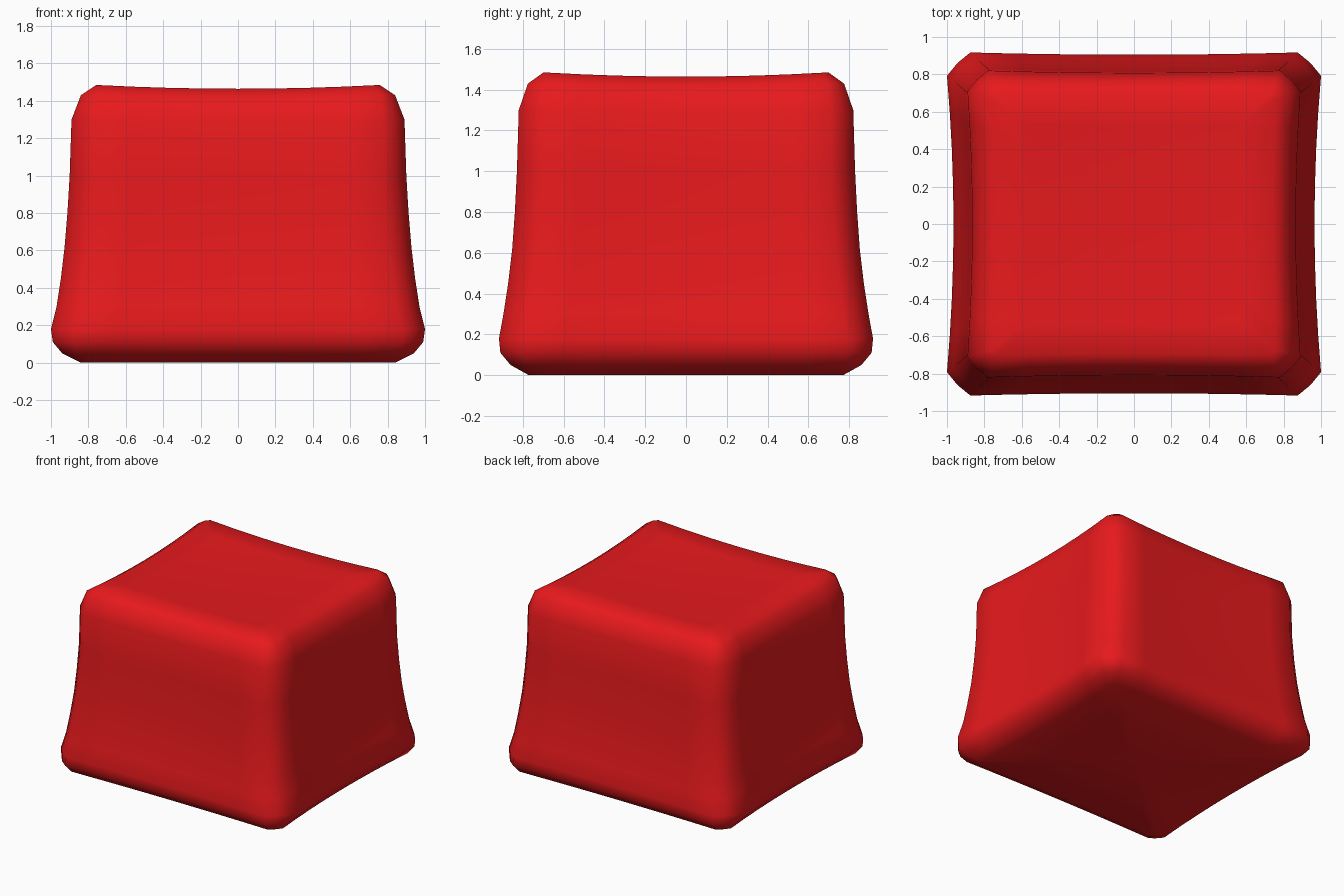
import bpy, bmesh

SEG = 8  # divisions along each side of a ring

# z, half width x, half width y, corner cut, bow of x sides, bow of y sides, dip of side middles
PROFILE = [
    (0.00, 0.84, 0.77, 0.05, 0.030, 0.010, 0.0),
    (0.05, 0.94, 0.86, 0.08, 0.033, 0.011, 0.0),
    (0.11, 0.99, 0.91, 0.11, 0.035, 0.012, 0.0),
    (0.18, 1.00, 0.917, 0.125, 0.035, 0.012, 0.0),
    (0.30, 0.97, 0.895, 0.125, 0.033, 0.012, 0.0),
    (0.45, 0.947, 0.872, 0.12, 0.03, 0.012, 0.0),
    (0.62, 0.927, 0.852, 0.12, 0.03, 0.013, 0.0),
    (0.80, 0.912, 0.839, 0.12, 0.028, 0.013, 0.0),
    (1.00, 0.90, 0.829, 0.12, 0.025, 0.013, 0.0),
    (1.30, 0.89, 0.82, 0.11, 0.025, 0.012, 0.01),
    (1.43, 0.84, 0.775, 0.08, 0.022, 0.010, 0.018),
    (1.485, 0.76, 0.70, 0.03, 0.018, 0.008, 0.02),
    (1.485, 0.58, 0.535, 0.02, 0.01, 0.005, 0.02),
    (1.485, 0.38, 0.35, 0.015, 0.005, 0.003, 0.02),
    (1.485, 0.18, 0.165, 0.01, 0.0, 0.0, 0.02),
]


def ring(z, hx, hy, cut, bow_x, bow_y, dip):
    """Rectangle with cut corners and sides that bow inwards."""
    side_x, side_y = [], []
    for i in range(SEG + 1):
        t = 2 * i / SEG - 1
        side_x.append((hx - bow_x * (1 - t * t), t * (hy - cut)))
        side_y.append((-t * (hx - cut), hy - bow_y * (1 - t * t)))
    k = cut * 0.45
    half = side_x + [(hx - k, hy - k)] + side_y + [(k - hx, hy - k)]
    pts = half + [(-x, -y) for x, y in half]

    def sag(v, edge):
        return max(0.0, 1 - (v / edge) ** 2)
    return [(x, y, z - dip * (sag(x, 0.76) + sag(y, 0.70))) for x, y in pts]


# Pinched cushion-like block, lofted through the rings
bm = bmesh.new()
rings = [[bm.verts.new(p) for p in ring(*row)] for row in PROFILE]
n = len(rings[0])
for low, high in zip(rings, rings[1:]):
    for i in range(n):
        j = (i + 1) % n
        bm.faces.new((low[i], low[j], high[j], high[i]))

# Flat bottom and dished top centre
for loop, z in ((rings[0], 0.0), (rings[-1], 1.445)):
    centre = bm.verts.new((0, 0, z))
    for i in range(n):
        bm.faces.new((loop[i], loop[(i + 1) % n], centre))
bmesh.ops.recalc_face_normals(bm, faces=bm.faces)
for f in bm.faces:
    f.smooth = True

mesh = bpy.data.meshes.new("block")
bm.to_mesh(mesh)
bm.free()
block = bpy.data.objects.new("block", mesh)
bpy.context.collection.objects.link(block)

red = bpy.data.materials.new("red")
red.diffuse_color = (0.8, 0.01, 0.012, 1)
mesh.materials.append(red)
